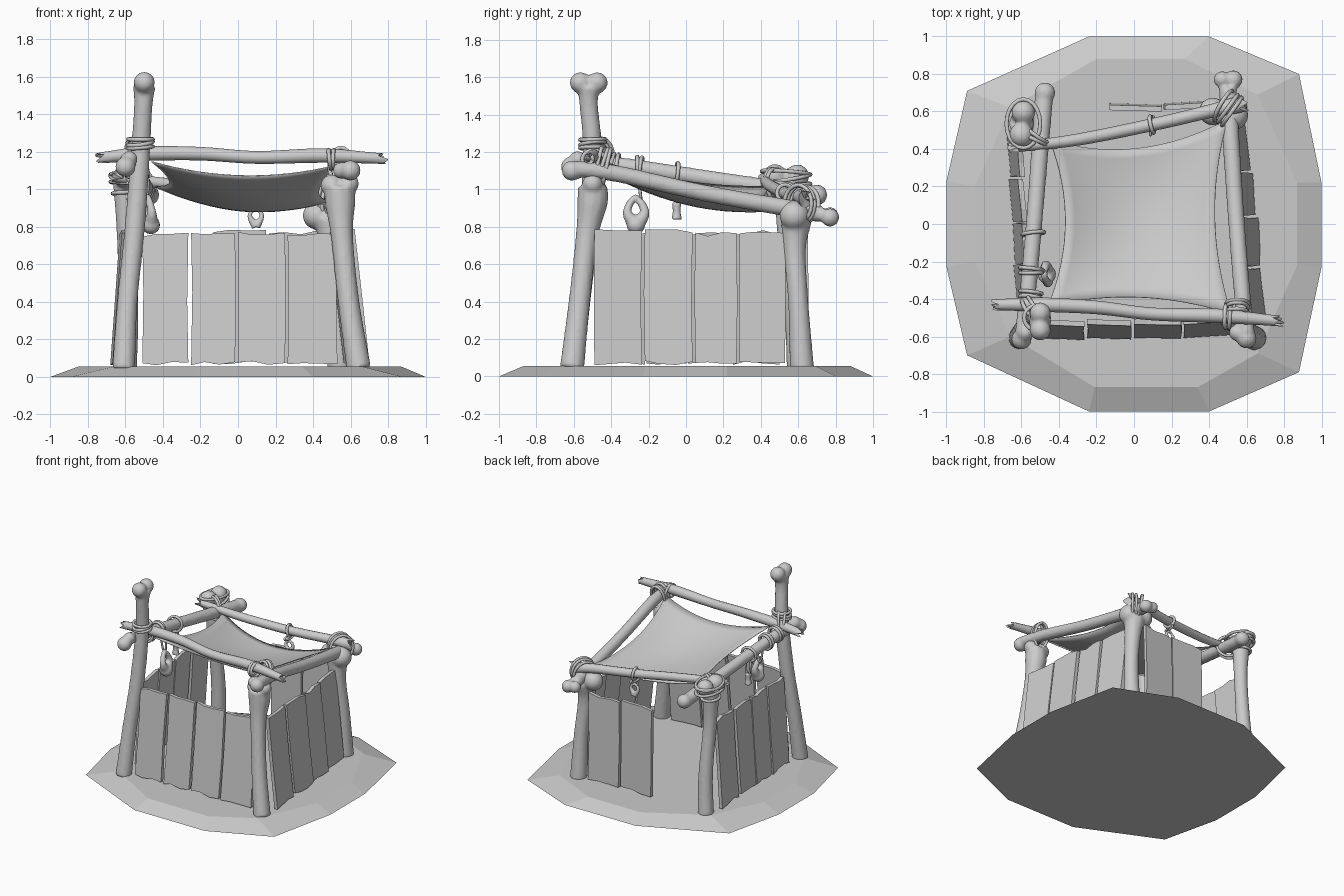
import bpy, bmesh, math, random
from mathutils import Vector, Matrix

if "Cube" in bpy.data.objects:
    bpy.data.objects.remove(bpy.data.objects["Cube"])
random.seed(4)


def finish(name, bm, smooth=True):
    bmesh.ops.recalc_face_normals(bm, faces=bm.faces)
    me = bpy.data.meshes.new(name)
    bm.to_mesh(me)
    bm.free()
    ob = bpy.data.objects.new(name, me)
    bpy.context.collection.objects.link(ob)
    if smooth:
        bpy.ops.object.select_all(action='DESELECT')
        ob.select_set(True)
        bpy.context.view_layer.objects.active = ob
        bpy.ops.object.shade_smooth_by_angle(angle=math.radians(45))
    return ob


def resample(keys, n=5):
    """Catmull-Rom through (x, y, z, radius) keys."""
    k = [Vector(p) for p in keys]
    k = [2 * k[0] - k[1]] + k + [2 * k[-1] - k[-2]]
    out = []
    for i in range(1, len(k) - 2):
        a, b, c, d = k[i - 1:i + 3]
        for j in range(n):
            t = j / n
            out.append(0.5 * (2 * b + (c - a) * t + (2 * a - 5 * b + 4 * c - d) * t * t
                              + (3 * b - a - 3 * c + d) * t ** 3))
    return out + [k[-2]]


def tube(bm, keys, sides=12, jag=0.0):
    pts = resample(keys)
    rings = []
    for i, p in enumerate(pts):
        d = (pts[min(i + 1, len(pts) - 1)].xyz - pts[max(i - 1, 0)].xyz).normalized()
        ref = Vector((0, 0, 1)) if abs(d.z) < 0.75 else Vector((1, 0, 0))
        u = d.cross(ref).normalized()
        w = u.cross(d)
        end = -1 if i == 0 else 1 if i == len(pts) - 1 else 0
        ring = []
        for s in range(sides):
            a = 2 * math.pi * s / sides
            q = p.xyz + p.w * (math.cos(a) * u + math.sin(a) * w)
            ring.append(bm.verts.new(q + d * end * jag * random.uniform(-0.3, 1)))
        rings.append(ring)
    for r0, r1 in zip(rings, rings[1:]):
        for s in range(sides):
            bm.faces.new((r0[s], r0[(s + 1) % sides], r1[(s + 1) % sides], r1[s]))
    for r, p in ((rings[0], pts[0]), (rings[-1], pts[-1])):
        c = bm.verts.new(p.xyz)
        for s in range(sides):
            bm.faces.new((r[s], r[(s + 1) % sides], c))


def bone(name, keys, knobs=(), voxel=0.012):
    """Tube shaft plus ball knobs (x, y, z, r), fused into one smooth bone."""
    bm = bmesh.new()
    tube(bm, keys)
    for x, y, z, r in knobs:
        bmesh.ops.create_icosphere(bm, subdivisions=3, radius=r, matrix=Matrix.Translation((x, y, z)))
    ob = finish(name, bm, False)
    m = ob.modifiers.new("fuse", 'REMESH')
    m.mode, m.voxel_size, m.use_smooth_shade = 'VOXEL', voxel, True
    s = ob.modifiers.new("soften", 'SMOOTH')
    s.factor, s.iterations = 0.5, 4


def branch(name, keys):
    bm = bmesh.new()
    tube(bm, keys, 12, 0.06)
    finish(name, bm)


def rope(name, center, axis, rx, ry, turns=1, step=0.022, tilt=0.15, thick=0.011):
    """Stack of slightly crooked loops around an axis."""
    cu = bpy.data.curves.new(name, 'CURVE')
    cu.dimensions, cu.bevel_depth, cu.bevel_resolution = '3D', thick, 2
    q = Vector(axis).to_track_quat('Z', 'Y')
    for i in range(turns):
        tx, ty = (random.uniform(-tilt, tilt) for _ in range(2))
        sp = cu.splines.new('POLY')
        sp.points.add(19)
        sp.use_cyclic_u = True
        for j, pt in enumerate(sp.points):
            a = j * math.pi / 10
            x, y = rx * math.cos(a), ry * math.sin(a)
            v = Vector((x, y, (i - (turns - 1) / 2) * step + x * tx + y * ty))
            pt.co = (*(Vector(center) + q @ v), 1)
        sp.use_smooth = True
    bpy.context.collection.objects.link(bpy.data.objects.new(name, cu))


def planks(name, spans, place, bottom, top, z0=0.06, z1=0.77, thick=0.028):
    """Ragged boards; place(u, out, z) maps wall coordinates to world."""
    bm = bmesh.new()
    for a, b in spans:
        twist, zt = random.uniform(-0.02, 0.02), z1 + random.uniform(-0.015, 0.015)
        j = lambda s: random.uniform(-s, s)
        us = [a + (b - a) * t for t in (0, 0.3, 0.65, 1)]
        outline = [(u, z0 + 0.012 + j(0.012)) for u in us] + [(b + j(0.008), 0.4)]
        outline += [(u, zt + j(0.013)) for u in reversed(us)] + [(a + j(0.008), 0.45)]
        layers = []
        for off in (0, -thick):
            layers.append([bm.verts.new(place(
                u, bottom + (top - bottom) * z / z1 + off + twist * (u - a) / (b - a), z))
                for u, z in outline])
        f, g = layers
        bm.faces.new(f)
        bm.faces.new(g)
        n = len(f)
        for i in range(n):
            bm.faces.new((f[i], f[(i + 1) % n], g[(i + 1) % n], g[i]))
    finish(name, bm, False)


# Ground slab with bevelled rim
bm = bmesh.new()
outer = [(-.24, 1), (.40, 1), (.88, .80), (1, .22), (1, -.23), (.88, -.79),
         (.40, -1), (-.24, -1), (-.89, -.70), (-1, -.23), (-1, .23), (-.89, .71)]
inner = [(-.2, .88), (.27, .88), (.66, .69), (.87, .22), (.87, -.22), (.66, -.69),
         (.34, -.87), (-.21, -.87), (-.66, -.6), (-.85, -.2), (-.85, .2), (-.66, .62)]
lo = [bm.verts.new((x, y, 0)) for x, y in outer]
hi = [bm.verts.new((x, y, .055)) for x, y in inner]
bm.faces.new(lo)
bm.faces.new(hi)
for i in range(12):
    k = (i + 1) % 12
    bm.faces.new((lo[i], lo[k], hi[k], hi[i]))
finish("ground_slab", bm, False)

# Bone corner posts
bone("front_left_post", [(-.61, -.61, .04, .062), (-.59, -.565, .4, .055), (-.55, -.52, .8, .055),
                         (-.52, -.5, 1.2, .052), (-.505, -.52, 1.45, .05), (-.5, -.52, 1.55, .062)],
     [(-.5, -.565, 1.57, .057), (-.5, -.475, 1.57, .057)])
bone("front_right_post", [(.645, -.61, .04, .066), (.59, -.57, .4, .058), (.555, -.53, .75, .06),
                          (.545, -.5, .93, .082), (.545, -.5, 1.02, .08)],
     [(.5, -.49, 1.02, .06), (.59, -.5, 1.03, .055)])
bone("back_right_post", [(.54, .62, .04, .066), (.53, .6, .4, .055), (.5, .58, .68, .062), (.49, .59, .84, .085)],
     [(.42, .6, .86, .075), (.53, .58, .86, .08)])
bone("back_left_post", [(-.6, .6, .04, .062), (-.585, .58, .35, .055), (-.595, .54, .75, .052),
                        (-.6, .535, 1.04, .068)],
     [(-.6, .475, 1.07, .066), (-.59, .595, 1.07, .064)])

# Side bone beams and front/back wooden poles
bone("left_beam", [(-.59, -.58, 1.15, .045), (-.56, -.3, 1.12, .045), (-.525, .1, 1.06, .045), (-.48, .68, .97, .05)],
     [(-.6, -.615, 1.12, .055), (-.58, -.58, 1.16, .045), (-.475, .7, .97, .056)])
bone("right_beam", [(.6, -.58, 1.11, .045), (.575, -.35, 1.08, .045), (.54, .1, .98, .045), (.5, .72, .87, .048)],
     [(.6, -.61, 1.1, .055), (.55, -.58, 1.1, .045), (.47, .77, .86, .046), (.53, .77, .85, .05)])
branch("front_pole", [(-.71, -.43, 1.17, .03), (-.5, -.43, 1.19, .038), (-.2, -.445, 1.19, .036),
                      (.1, -.48, 1.17, .034), (.45, -.49, 1.18, .038), (.75, -.515, 1.165, .028)])
branch("back_pole", [(-.62, .41, 1.06, .026), (-.3, .45, 1.02, .032), (.1, .53, .98, .034),
                     (.4, .6, .965, .036), (.55, .635, .95, .045)])
for name, base, axis in (("left_splinter", (-.7, -.44, 1.175), (-1, .15, .05)),
                         ("right_splinter", (.74, -.52, 1.16), (1, -.1, -.05))):
    b, a = Vector(base), Vector(axis)
    bm = bmesh.new()
    tube(bm, [(*b, .02), (*(b + .06 * a), .004)], 6)
    finish(name, bm)

# Sagging cloth canopy
bm = bmesh.new()
corner = [Vector(c) for c in ((-.46, -.44, 1.15), (.52, -.48, 1.13), (.5, .56, .94), (-.45, .45, 1.02))]
N = 16
bmesh.ops.create_grid(bm, x_segments=N, y_segments=N, size=0.5)
for v in bm.verts:
    u, w = v.co.x + .5, v.co.y + .5
    s, t = 4 * u * (1 - u), 4 * w * (1 - w)
    p = corner[0].lerp(corner[1], u).lerp(corner[3].lerp(corner[2], u), w)
    p.x += t * (.09 - .17 * u)
    p.y += s * (.07 - .17 * w)
    p.z -= s * (.065 + .025 * w) + .04 * t + .02 * s * t
    v.co = p
canopy = finish("canopy_cloth", bm)
canopy.modifiers.new("thickness", 'SOLIDIFY').thickness = 0.006

# Plank walls (back has a doorway on its left part)
planks("front_planks", [(-.51, -.265), (-.25, -.015), (0, .25), (.265, .53)],
       lambda u, o, z: (u, -o, z), .615, .535)
planks("right_planks", [(-.49, -.235), (-.22, .035), (.05, .27), (.285, .53)],
       lambda u, o, z: (o + .04 - .1 * (u + .5), u, z), .67, .585)
planks("left_planks", [(-.45, -.22), (-.21, 0), (.01, .24), (.25, .5)],
       lambda u, o, z: (-o - .05 * (u + .4), u, z), .63, .575)
planks("back_planks", [(-.13, .15), (.165, .43)],
       lambda u, o, z: (u, o, z), .645, .635)

# Rope lashings
rope("rope_front_left_post", (-.52, -.5, 1.245), (0, 0, 1), .066, .066, 3)
rope("rope_front_left_cross", (-.54, -.46, 1.17), (1, .5, .1), .075, .1, 2, .03)
rope("rope_left_beam_front", (-.55, -.38, 1.13), (0, 1, -.1), .058, .058, 2, .03)
rope("rope_front_right", (.55, -.45, 1.12), (.1, 1, -.2), .06, .1, 3, .025)
rope("rope_front_pole", (.5, -.495, 1.16), (1, 0, 0), .06, .05, 2)
rope("rope_back_left", (-.59, .535, 1.06), (0, 0, 1), .09, .13, 3, .028, .2)
rope("rope_back_left_cross", (-.53, .47, 1.02), (.5, .8, 0), .085, .09, 2, .03)
rope("rope_back_left_low", (-.6, .54, .98), (0, 0, 1), .068, .075, 1)
rope("rope_back_right", (.5, .615, .92), (.7, -.5, .1), .09, .1, 3, .028)
rope("rope_left_charm_ring", (-.55, -.25, 1.115), (0, 1, -.1), .058, .058, 2, .02)
rope("rope_left_small_ring", (-.537, -.05, 1.085), (0, 1, -.1), .058, .058)
rope("rope_back_ring", (.095, .53, .98), (1, .2, 0), .045, .045)

# Hanging charms and their strings
rope("string_left_charm", (-.5, -.25, 1.03), (.1, 1, 0), .02, .09, 1, thick=.008)
rope("string_small_charm", (-.53, -.05, 1.0), (0, 1, 0), .02, .09, 1, thick=.008)
rope("string_back_charm", (.095, .525, .925), (1, 0, 0), .05, .014, 1, thick=.008)
bone("large_tooth_charm", [(-.465, -.27, .81, .045), (-.46, -.315, .88, .024), (-.48, -.27, .955, .02),
                           (-.47, -.22, .88, .026), (-.465, -.265, .81, .045)],
     [(-.465, -.268, .81, .05)], .009)
bone("small_bone_charm", [(-.53, -.05, .84, .03), (-.53, -.05, .88, .022), (-.53, -.05, .93, .026)], voxel=.008)
bone("back_tooth_charm", [(.095, .53, .8, .024), (.062, .53, .86, .013), (.095, .53, .895, .012),
                          (.128, .53, .86, .013), (.097, .53, .8, .024)], voxel=.007)
